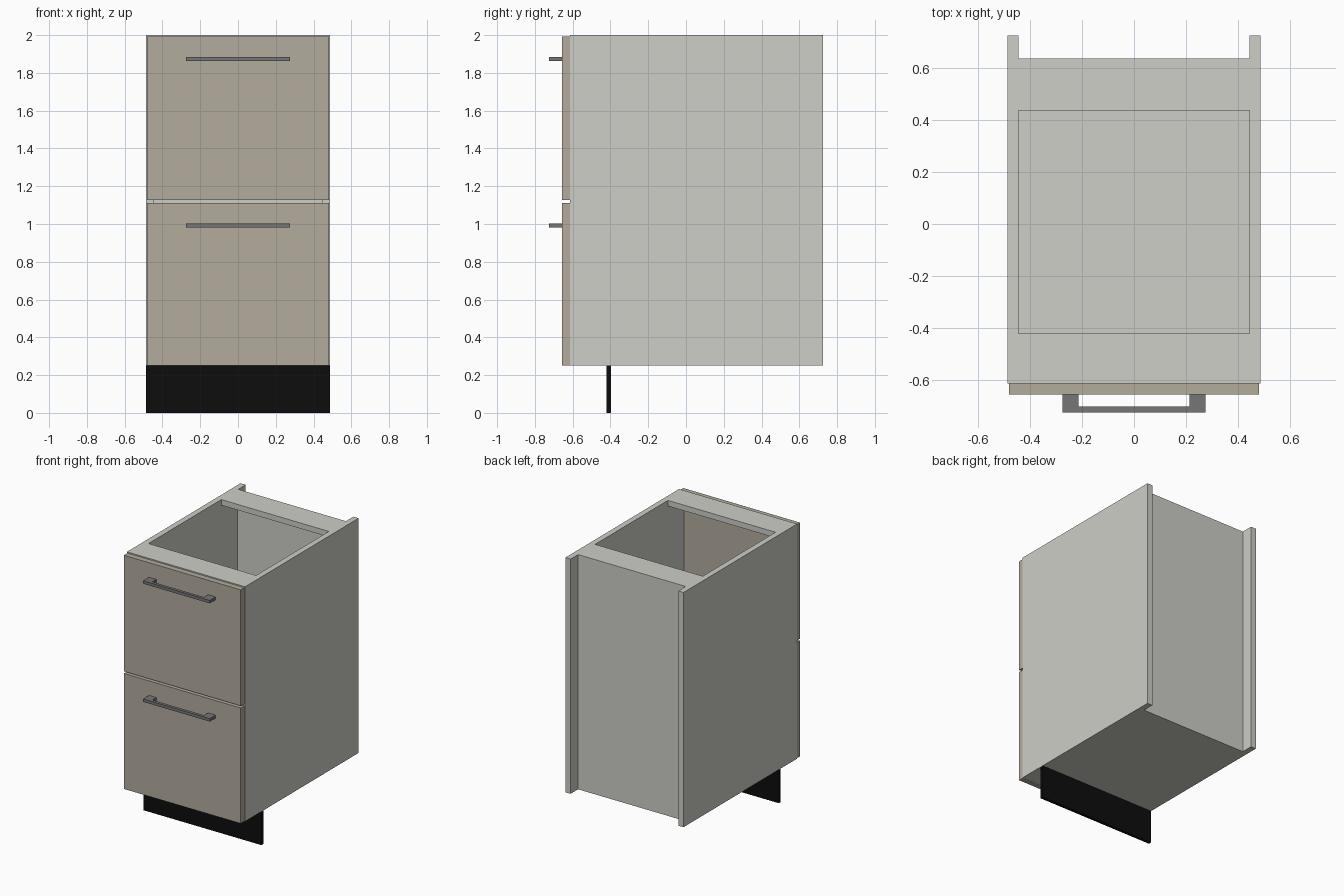
import bpy

if "Cube" in bpy.data.objects:
    bpy.data.objects.remove(bpy.data.objects["Cube"])


def material(name, rgb):
    m = bpy.data.materials.new(name)
    m.diffuse_color = (*rgb, 1)
    m.use_nodes = True
    m.node_tree.nodes["Principled BSDF"].inputs["Base Color"].default_value = m.diffuse_color
    return m


carcass = material("light_grey_board", (0.61, 0.62, 0.57))
beige = material("beige_front", (0.455, 0.413, 0.337))
metal = material("dark_grey_metal", (0.18, 0.18, 0.18))
black = material("black_plinth", (0.004, 0.004, 0.004))


def prism(name, outline, z0, z1, mat):
    """Extrude an xy outline (counter-clockwise) from z0 to z1."""
    n = len(outline)
    verts = [(x, y, z) for z in (z0, z1) for x, y in outline]
    faces = [list(range(n))[::-1], list(range(n, 2 * n))]
    faces += [(i, (i + 1) % n, n + (i + 1) % n, n + i) for i in range(n)]
    mesh = bpy.data.meshes.new(name)
    mesh.from_pydata(verts, [], faces)
    mesh.materials.append(mat)
    ob = bpy.data.objects.new(name, mesh)
    bpy.context.collection.objects.link(ob)
    return ob


def box(name, x0, x1, y0, y1, z0, z1, mat):
    return prism(name, [(x0, y0), (x1, y0), (x1, y1), (x0, y1)], z0, z1, mat)


# Carcass: sides, bottom, back and two top rails
IN, OUT = 0.444, 0.487
FRONT, BACK = -0.613, 0.725
box("left_side", -OUT, -IN, FRONT, BACK, 0.25, 2.0, carcass)
box("right_side", IN, OUT, FRONT, BACK, 0.25, 2.0, carcass)
box("bottom_panel", -IN, IN, FRONT, 0.629, 0.25, 0.292, carcass)
box("back_panel", -IN, IN, 0.629, 0.637, 0.25, 2.0, carcass)
box("front_rail", -IN, IN, FRONT, -0.421, 1.958, 2.0, carcass)
box("rear_rail", -IN, IN, 0.437, 0.629, 1.958, 2.0, carcass)

# Plinth board
box("plinth", -OUT, OUT, -0.42, -0.398, 0, 0.25, black)

# Drawer fronts, each with a U-shaped bar handle
for label, z0, z1, hz in (("lower", 0.25, 1.111, 0.992), ("upper", 1.127, 1.992, 1.873)):
    box(label + "_drawer_front", -0.482, 0.482, -0.656, -0.614, z0, z1, beige)
    half = [(0.275, -0.725), (0.275, -0.656), (0.213, -0.656), (0.213, -0.703)]
    outline = half + [(-x, y) for x, y in reversed(half)]
    prism(label + "_handle", outline, hz - 0.011, hz + 0.011, metal)
